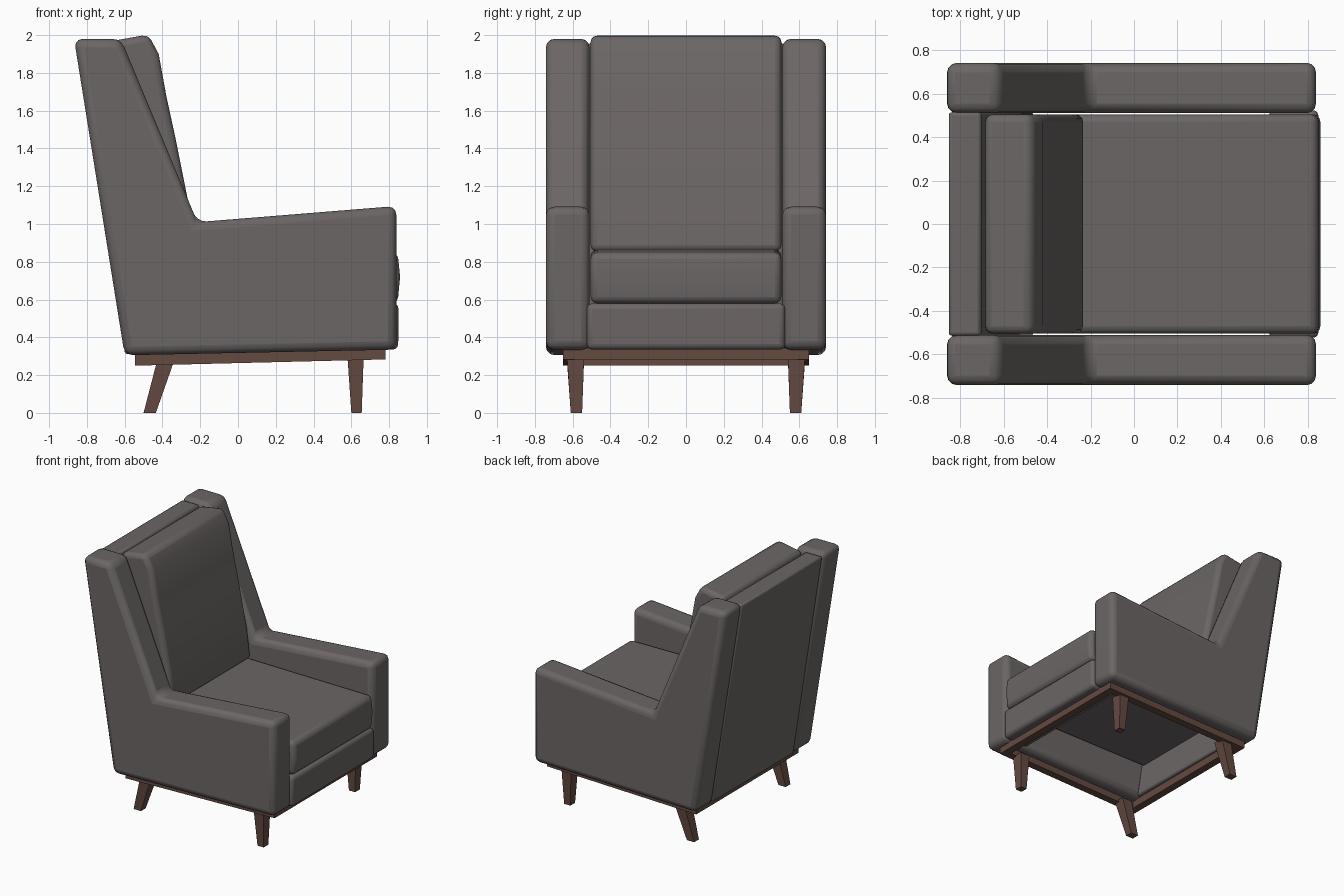
import bpy, bmesh, math

if "Cube" in bpy.data.objects:
    bpy.data.objects.remove(bpy.data.objects["Cube"])


def material(name, rgb):
    m = bpy.data.materials.new(name)
    m.diffuse_color = (*rgb, 1)
    m.use_nodes = True
    m.node_tree.nodes["Principled BSDF"].inputs["Base Color"].default_value = m.diffuse_color
    return m


fabric = material("grey upholstery", (0.150, 0.132, 0.132))
wood = material("brown wood", (0.128, 0.070, 0.053))


def finish(bm, name, mat, bevel=0.0, segments=3):
    bmesh.ops.recalc_face_normals(bm, faces=bm.faces)
    me = bpy.data.meshes.new(name)
    bm.to_mesh(me)
    bm.free()
    me.materials.append(mat)
    ob = bpy.data.objects.new(name, me)
    bpy.context.collection.objects.link(ob)
    if bevel:
        mod = ob.modifiers.new("soft edges", 'BEVEL')
        mod.width = bevel
        mod.segments = segments
        mod.limit_method = 'ANGLE'
        mod.angle_limit = math.radians(25)
        bpy.ops.object.select_all(action='DESELECT')
        bpy.context.view_layer.objects.active = ob
        ob.select_set(True)
        bpy.ops.object.shade_smooth_by_angle(angle=math.radians(35))
    return ob


def loft(name, rings, mat, bevel=0.0, segments=3):
    """Join closed rings of points into a capped solid."""
    bm = bmesh.new()
    rows = [[bm.verts.new(p) for p in r] for r in rings]
    n = len(rows[0])
    for a, b in zip(rows, rows[1:]):
        for i in range(n):
            bm.faces.new((a[i], a[(i + 1) % n], b[(i + 1) % n], b[i]))
    bm.faces.new(rows[0])
    bm.faces.new(rows[-1])
    return finish(bm, name, mat, bevel, segments)


def extrude(name, profile, y0, y1, mat, bevel=0.0, segments=3):
    """Side profile (x, z) pulled from y0 to y1."""
    return loft(name, [[(x, y, z) for x, z in profile] for y in (y0, y1)],
                mat, bevel, segments)


# Arm and wing panels
arm = [(-0.60, 0.305), (0.838, 0.335), (0.838, 1.095), (-0.215, 1.01),
       (-0.62, 1.98), (-0.868, 1.98)]
for s, side in ((-1, "right"), (1, "left")):
    extrude(side + "_arm_wing", arm, s * 0.51, s * 0.742, fabric, 0.045)

# Back panel between the wings
extrude("back_panel", [(-0.598, 0.31), (-0.46, 0.315), (-0.705, 1.96), (-0.855, 1.96)],
        -0.515, 0.515, fabric, 0.015, 2)

# Front of the seat base (hollow behind it)
extrude("seat_base_front", [(0.62, 0.335), (0.848, 0.335), (0.85, 0.58), (0.62, 0.58)],
        -0.525, 0.525, fabric, 0.03)

# Seat cushion
extrude("seat_cushion", [(-0.56, 0.58), (0.845, 0.58), (0.858, 0.72), (0.845, 0.85), (-0.58, 0.865)],
        -0.505, 0.505, fabric, 0.035)

# Back cushion with a swelling front
extrude("back_cushion", [(-0.52, 0.855), (-0.23, 0.855), (-0.26, 1.1), (-0.33, 1.45),
                         (-0.38, 1.68), (-0.42, 1.9), (-0.475, 2.003), (-0.69, 1.965)],
        -0.505, 0.505, fabric, 0.035)


# Wooden frame, rising slightly to the front
def rail_profile(x0, x1):
    slope = lambda x: 0.25 + (x + 0.545) * 0.025
    return [(x0, slope(x0)), (x1, slope(x1)), (x1, slope(x1) + 0.06), (x0, slope(x0) + 0.06)]


for s, side in ((-1, "right"), (1, "left")):
    extrude(side + "_rail", rail_profile(-0.545, 0.78), s * 0.59, s * 0.65, wood)
extrude("front_rail", rail_profile(0.72, 0.78), -0.59, 0.59, wood)
extrude("back_rail", rail_profile(-0.545, -0.485), -0.59, 0.59, wood)


# Tapered legs
def quad(x0, x1, y0, y1, z):
    return [(x0, y0, z), (x1, y0, z), (x1, y1, z), (x0, y1, z)]


for s, side in ((-1, "right"), (1, "left")):
    loft(side + "_front_leg", [quad(0.60, 0.655, s * 0.55, s * 0.61, 0),
                               quad(0.58, 0.665, s * 0.54, s * 0.63, 0.29)], wood)
    loft(side + "_back_leg", [quad(-0.50, -0.435, s * 0.55, s * 0.61, 0),
                              quad(-0.43, -0.34, s * 0.54, s * 0.63, 0.27)], wood)
